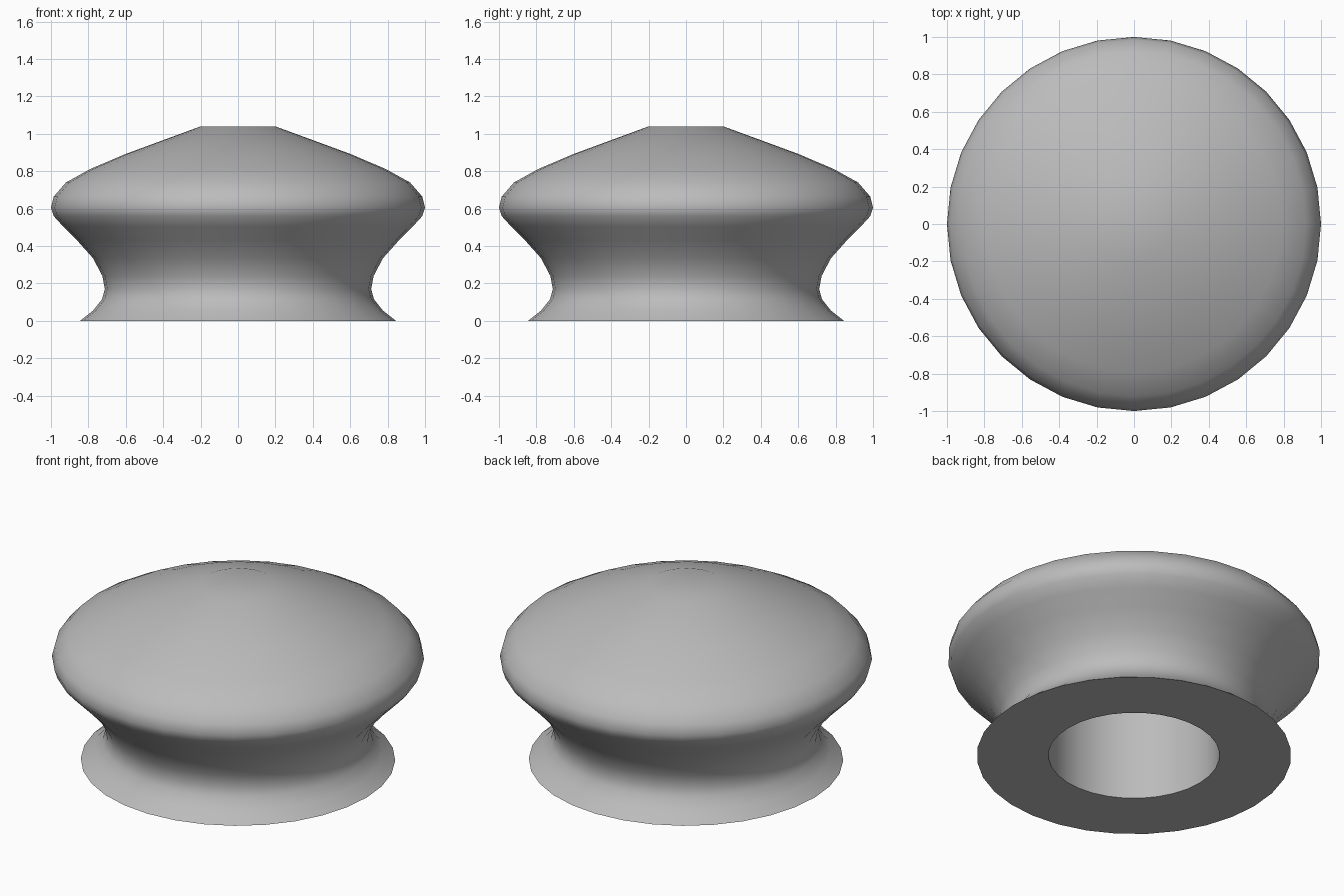
import bpy, bmesh, math

if "Cube" in bpy.data.objects:
    bpy.data.objects.remove(bpy.data.objects["Cube"])

SEGMENTS = 32

grey = bpy.data.materials.new("plain grey")
grey.diffuse_color = (0.5, 0.5, 0.5, 1)
grey.use_nodes = True
grey.node_tree.nodes["Principled BSDF"].inputs["Base Color"].default_value = grey.diffuse_color

# Half profile (radius, height), from the bore ceiling out and up to the crown
profile = [
    (0, 0.66), (0.46, 0.66), (0.46, 0),                       # blind bore
    (0.845, 0), (0.775, 0.055), (0.727, 0.115), (0.712, 0.17),  # flared foot
    (0.725, 0.24), (0.775, 0.335), (0.86, 0.43), (0.935, 0.505),  # neck
    (0.985, 0.56), (1.0, 0.605), (0.985, 0.665), (0.92, 0.74),  # rim
    (0.79, 0.812), (0.60, 0.893), (0.205, 1.038), (0, 1.038),   # domed crown
]

# Lathe the profile into a knob
bm = bmesh.new()
verts = [bm.verts.new((r, 0, z)) for r, z in profile]
edges = [bm.edges.new(pair) for pair in zip(verts, verts[1:])]
bmesh.ops.spin(bm, geom=verts + edges, cent=(0, 0, 0), axis=(0, 0, 1),
               angle=math.tau, steps=SEGMENTS, use_merge=False)
bmesh.ops.remove_doubles(bm, verts=bm.verts, dist=0.0005)
bmesh.ops.recalc_face_normals(bm, faces=bm.faces)

mesh = bpy.data.meshes.new("knob")
bm.to_mesh(mesh)
bm.free()
mesh.materials.append(grey)
knob = bpy.data.objects.new("knob", mesh)
bpy.context.collection.objects.link(knob)

# Smooth shading, keeping the foot and bore edges sharp
bpy.context.view_layer.objects.active = knob
knob.select_set(True)
bpy.ops.object.shade_smooth_by_angle(angle=math.radians(40))
